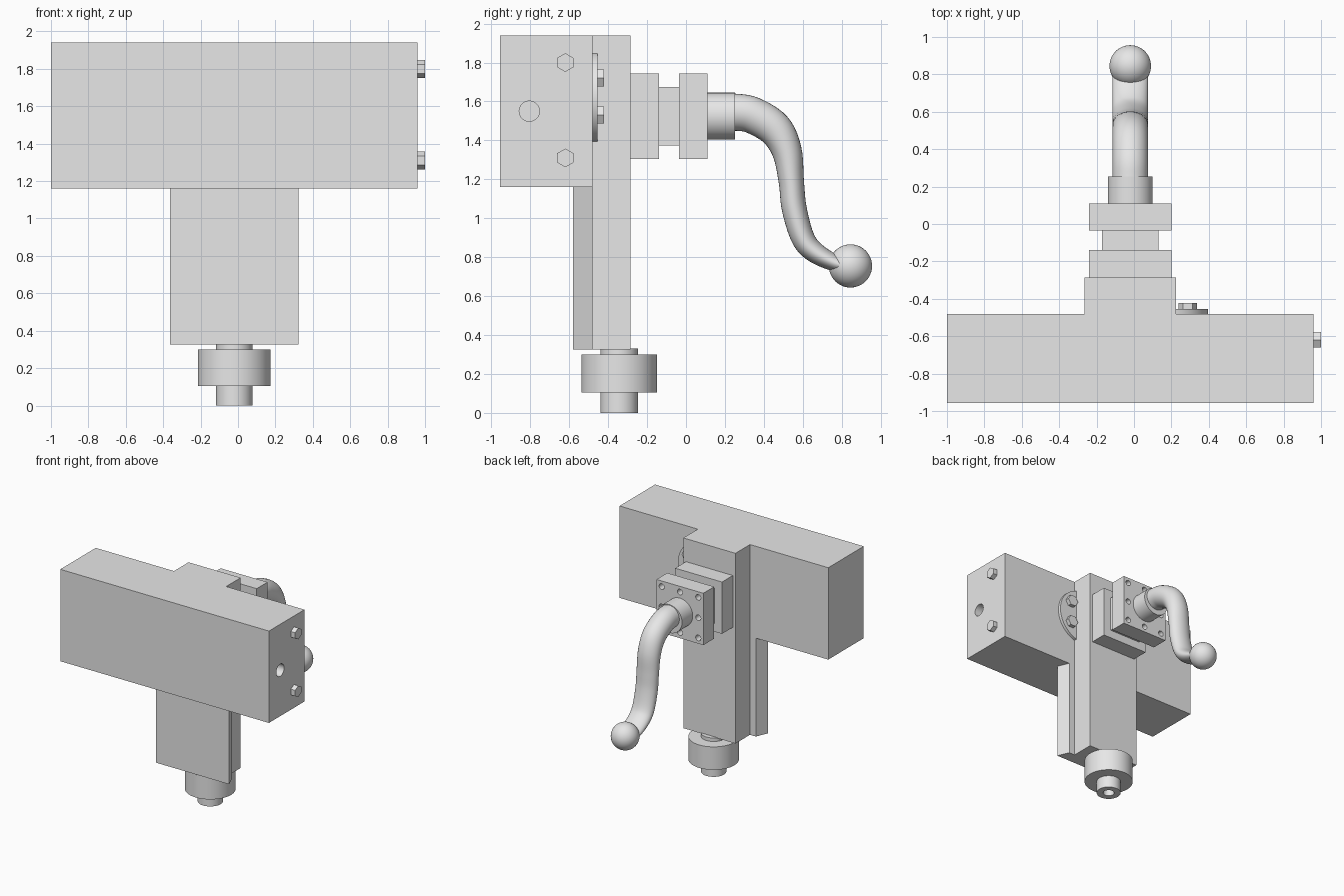
import bpy, bmesh, math
from mathutils import Vector, Matrix

cube = bpy.data.objects.get("Cube")
if cube:
    bpy.data.objects.remove(cube, do_unlink=True)

CX = -0.02          # centre line of slide, spindle and handle
CRANK_Z = 1.525     # height of the handle axis

steel = bpy.data.materials.new("plain_grey")
steel.use_nodes = True
steel.diffuse_color = (0.8, 0.8, 0.8, 1)
steel.node_tree.nodes["Principled BSDF"].inputs["Base Color"].default_value = (0.8, 0.8, 0.8, 1)


def finish(name, bm, smooth=False):
    bmesh.ops.recalc_face_normals(bm, faces=bm.faces)
    mesh = bpy.data.meshes.new(name)
    bm.to_mesh(mesh)
    bm.free()
    mesh.materials.append(steel)
    ob = bpy.data.objects.new(name, mesh)
    bpy.context.collection.objects.link(ob)
    if smooth:
        activate(ob)
        bpy.ops.object.shade_smooth_by_angle(angle=math.radians(35))
    return ob


def activate(ob):
    bpy.ops.object.select_all(action='DESELECT')
    ob.select_set(True)
    bpy.context.view_layer.objects.active = ob


def box(name, x, y, z):
    bm = bmesh.new()
    bmesh.ops.create_cube(bm, size=1)
    for v in bm.verts:
        v.co = [(lo + hi) / 2 + c * (hi - lo) for c, (lo, hi) in zip(v.co, (x, y, z))]
    return finish(name, bm)


def rod(name, start, end, radius, sides=48, turn=0):
    """Cylinder or prism between two points."""
    a, b = Vector(start), Vector(end)
    spin = (b - a).to_track_quat('Z', 'Y').to_matrix().to_4x4()
    bm = bmesh.new()
    bmesh.ops.create_cone(bm, cap_ends=True, segments=sides, radius1=radius, radius2=radius,
                          depth=(b - a).length,
                          matrix=Matrix.Translation((a + b) / 2) @ spin @ Matrix.Rotation(turn, 4, 'Z'))
    return finish(name, bm, smooth=sides > 6)


def hexagon(name, start, end, radius, point):
    """Six-sided bolt head with one corner towards the given direction."""
    ob = rod(name, start, end, radius, 6)
    a = Vector(start)
    axis = (Vector(end) - a).normalized()
    corner = ob.data.vertices[0].co - a
    corner -= axis * corner.dot(axis)
    spin = corner.rotation_difference(Vector(point)).to_matrix().to_4x4()
    ob.data.transform(Matrix.Translation(a) @ spin @ Matrix.Translation(-a))
    return ob


def drill(ob, start, end, radius):
    cutter = rod("hole_cutter", start, end, radius, 32)
    cutter.hide_render = True
    mod = ob.modifiers.new("hole", 'BOOLEAN')
    mod.operation = 'DIFFERENCE'
    mod.solver = 'EXACT'
    mod.object = cutter
    activate(ob)
    bpy.ops.object.modifier_apply(modifier=mod.name)
    bpy.data.objects.remove(cutter, do_unlink=True)


# Main housing with a hole and two bolts in its end
housing = box("housing", (-1, 0.96), (-0.956, -0.48), (1.16, 1.94))
drill(housing, (0.8, -0.805, 1.55), (1.1, -0.805, 1.55), 0.052)
for z in (1.31, 1.8):
    hexagon("end_bolt", (0.95, -0.62, z), (1, -0.62, z), 0.048, (0, 0, 1))

# Vertical slide and its dovetail
box("slide", (CX - 0.245, CX + 0.245), (-0.482, -0.285), (0.325, 1.94))
bm = bmesh.new()
outline = [(-0.343, -0.58), (0.343, -0.58), (0.3, -0.48), (-0.3, -0.48)]
base = bm.faces.new([bm.verts.new((CX + x, y, 0.325)) for x, y in outline])
top = bmesh.ops.extrude_face_region(bm, geom=[base])["geom"]
bmesh.ops.translate(bm, vec=(0, 0, 0.85), verts=[g for g in top if isinstance(g, bmesh.types.BMVert)])
finish("dovetail", bm)

# Spindle, a turned profile with a bored end
profile = [(0, 0.1), (0.045, 0.1), (0.045, 0), (0.097, 0), (0.097, 0.105), (0.195, 0.105),
           (0.195, 0.3), (0.097, 0.3), (0.097, 0.33), (0, 0.33)]
bm = bmesh.new()
line = [bm.verts.new((CX + r, -0.343, z)) for r, z in profile]
edges = [bm.edges.new(pair) for pair in zip(line, line[1:])]
bmesh.ops.spin(bm, geom=line + edges, cent=(CX, -0.343, 0), axis=(0, 0, 1),
               angle=math.tau, steps=48)
bmesh.ops.remove_doubles(bm, verts=bm.verts, dist=0.0001)
finish("spindle", bm, smooth=True)

# Round scale plate with two bolts, beside the slide
rod("swivel_plate", (0.16, -0.49, 1.62), (0.16, -0.455, 1.62), 0.235, 64)
for z in (1.53, 1.72):
    hexagon("plate_bolt", (0.287, -0.46, z), (0.287, -0.422, z), 0.05, (1, 0, 0))


# Handle mount: block, neck and drilled flange
def square(name, half, y):
    return box(name, (CX - half, CX + half), y, (CRANK_Z - half, CRANK_Z + half))


square("mount_block", 0.22, (-0.287, -0.14))
square("mount_neck", 0.15, (-0.145, -0.03))
flange = square("flange", 0.22, (-0.035, 0.11))
for i in (-1, 0, 1):
    for k in (-1, 0, 1):
        if i or k:
            x, z = CX + i * 0.172, CRANK_Z + k * 0.172
            drill(flange, (x, 0.01, z), (x, 0.2, z), 0.024)
rod("handle_collar", (CX, 0.1, CRANK_Z), (CX, 0.253, CRANK_Z), 0.12)

# Curved handle: constant width, thinning towards the knob (y, z, half thickness)
path = [Vector(p) for p in [(0.2, 1.545, 0.095), (0.25, 1.545, 0.095), (0.34, 1.53, 0.094),
                            (0.456, 1.459, 0.09), (0.518, 1.345, 0.077), (0.541, 1.19, 0.065),
                            (0.556, 1.05, 0.064), (0.6, 0.9, 0.06), (0.662, 0.825, 0.054),
                            (0.77, 0.768, 0.043), (0.845, 0.755, 0.04)]]
STEPS, SIDES = 6, 32
ext = [2 * path[0] - path[1]] + path + [2 * path[-1] - path[-2]]
points = []
for a, b, c, d in zip(ext, ext[1:], ext[2:], ext[3:]):
    for s in range(STEPS):
        t = s / STEPS
        points.append(b + ((c - a) * t + (2 * a - 5 * b + 4 * c - d) * t * t
                           + (3 * b - a - 3 * c + d) * t ** 3) / 2)
bm = bmesh.new()
rings = []
for i, p in enumerate(points):
    along = (points[min(i + 1, len(points) - 1)] - points[max(i - 1, 0)]).xy.normalized()
    ring = []
    for k in range(SIDES):
        angle = math.tau * k / SIDES
        u = p.z * math.sin(angle)
        ring.append(bm.verts.new((CX + 0.095 * math.cos(angle), p.x - along.y * u, p.y + along.x * u)))
    rings.append(ring)
for r, s in zip(rings, rings[1:]):
    for k in range(SIDES):
        n = (k + 1) % SIDES
        bm.faces.new((r[k], r[n], s[n], s[k]))
bm.faces.new(rings[0])
bm.faces.new(rings[-1])
finish("crank_handle", bm, smooth=True)

# Ball knob
bm = bmesh.new()
bmesh.ops.create_uvsphere(bm, u_segments=48, v_segments=24, radius=0.111,
                          matrix=Matrix.Translation((CX, 0.845, 0.755)))
finish("ball_knob", bm, smooth=True)
